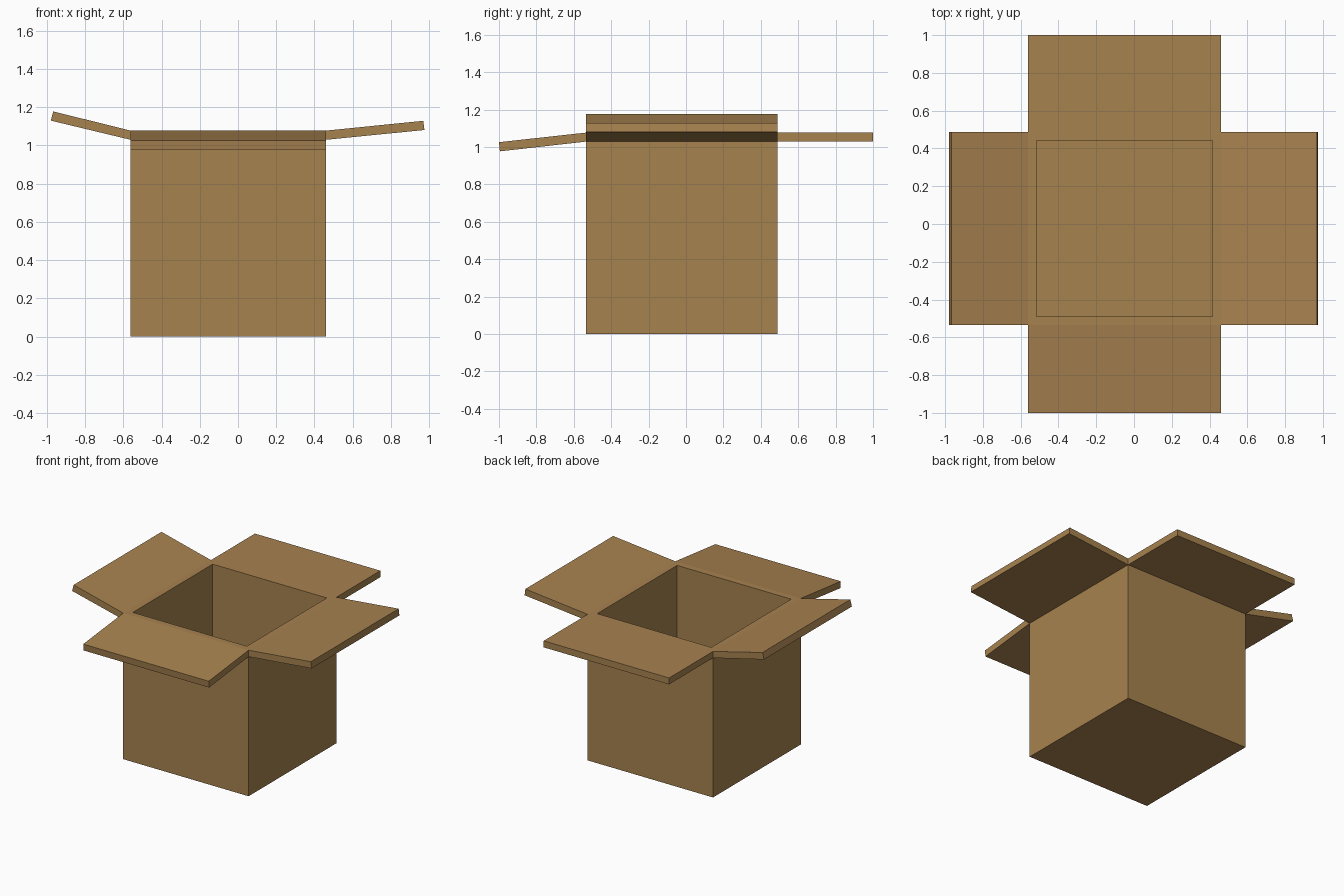
import bpy
import bmesh
from mathutils import Vector

if "Cube" in bpy.data.objects:
    bpy.data.objects.remove(bpy.data.objects["Cube"], do_unlink=True)

# Cardboard colour
card = bpy.data.materials.new("cardboard")
card.use_nodes = True
colour = (0.39, 0.225, 0.08, 1)
card.diffuse_color = colour
bsdf = card.node_tree.nodes["Principled BSDF"]
bsdf.inputs["Base Color"].default_value = colour
bsdf.inputs["Roughness"].default_value = 0.9

LEFT, RIGHT, FRONT, BACK = -0.562, 0.461, -0.535, 0.488
TOP, UNDER, WALL = 1.077, 1.029, 0.046


def finish(bm, name):
    bmesh.ops.recalc_face_normals(bm, faces=bm.faces)
    mesh = bpy.data.meshes.new(name)
    bm.to_mesh(mesh)
    bm.free()
    mesh.materials.append(card)
    obj = bpy.data.objects.new(name, mesh)
    bpy.context.collection.objects.link(obj)
    return obj


# Open box: a block whose top is inset and pushed down to the floor
bm = bmesh.new()
bmesh.ops.create_cube(bm, size=1)
bmesh.ops.scale(bm, vec=(RIGHT - LEFT, BACK - FRONT, TOP), verts=bm.verts)
bmesh.ops.translate(bm, vec=((LEFT + RIGHT) / 2, (FRONT + BACK) / 2, TOP / 2), verts=bm.verts)
lid = max(bm.faces, key=lambda f: f.calc_center_median().z)
bmesh.ops.inset_region(bm, faces=[lid], thickness=WALL, use_even_offset=True)
well = bmesh.ops.extrude_face_region(bm, geom=[lid])["geom"]
bmesh.ops.delete(bm, geom=[lid], context="FACES")
bmesh.ops.translate(bm, vec=(0, 0, WALL - TOP),
                    verts=[v for v in well if isinstance(v, bmesh.types.BMVert)])
finish(bm, "box_body")


def flap(name, axis, hinge, span, top_tip, under_tip):
    """Panel with a side profile running out along an axis, swept across the span."""
    profile = [(hinge, TOP), top_tip, under_tip, (hinge, UNDER)]
    across = 1 - axis
    bm = bmesh.new()
    verts = []
    for out, z in profile:
        p = Vector((0, 0, z))
        p[axis] = out
        p[across] = span[0]
        verts.append(bm.verts.new(p))
    face = bm.faces.new(verts)
    swept = bmesh.ops.extrude_face_region(bm, geom=[face])["geom"]
    move = Vector((0, 0, 0))
    move[across] = span[1] - span[0]
    bmesh.ops.translate(bm, vec=move,
                        verts=[v for v in swept if isinstance(v, bmesh.types.BMVert)])
    finish(bm, name)


# Four flaps, each folded to its own angle
flap("right_flap", 0, LEFT, (FRONT, BACK), (-0.966, 1.177), (-0.979, 1.129))
flap("left_flap", 0, RIGHT, (FRONT, BACK), (0.969, 1.128), (0.975, 1.08))
flap("front_flap", 1, FRONT, (LEFT, RIGHT), (-1.0, 1.026), (-0.995, 0.977))
flap("back_flap", 1, BACK, (LEFT, RIGHT), (1.0, TOP), (1.0, UNDER))
